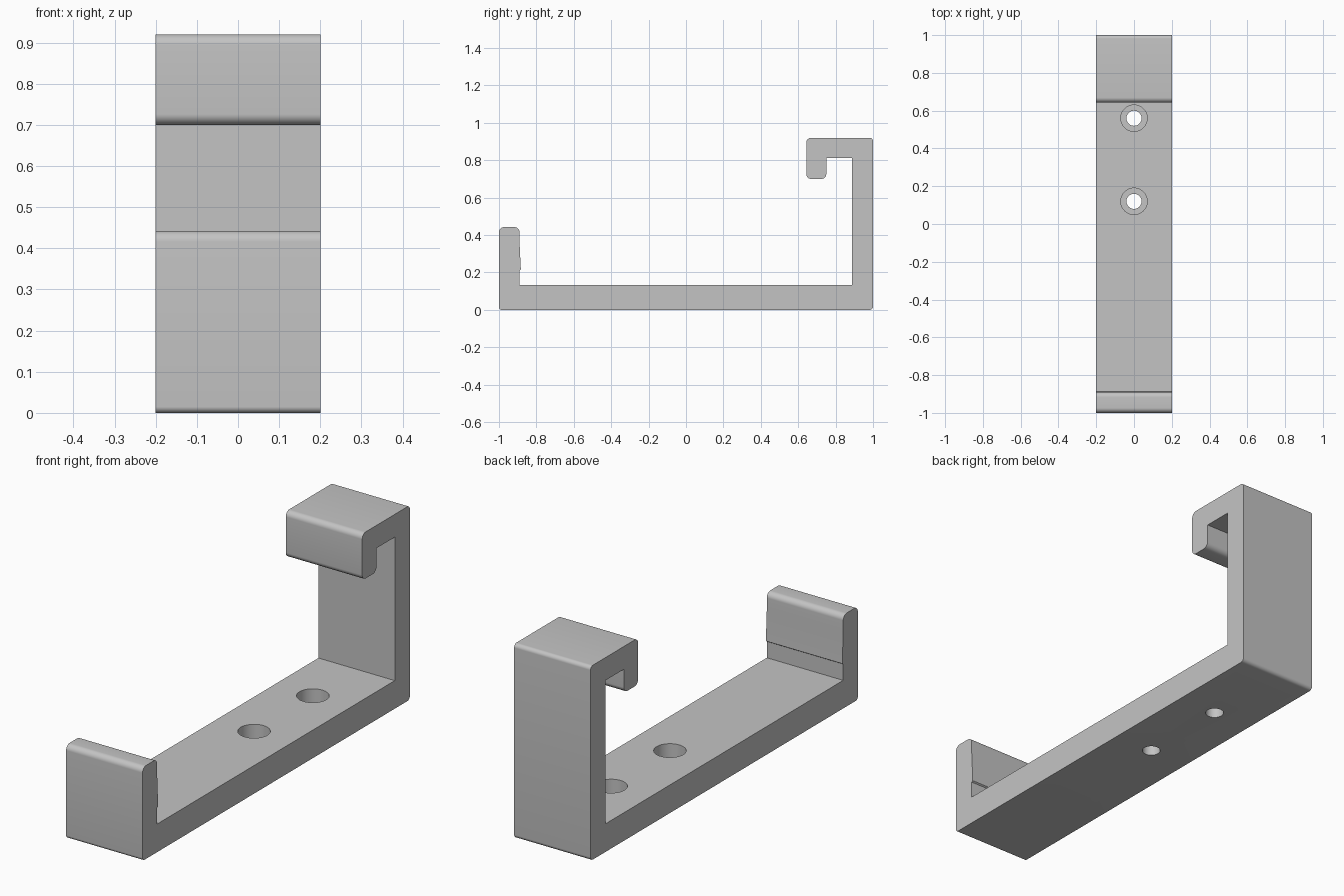
import bpy, bmesh
from math import radians
from mathutils import Vector

cube = bpy.data.objects.get("Cube")
if cube:
    bpy.data.objects.remove(cube, do_unlink=True)

WIDTH = 0.40
FLOOR = 0.133

grey = bpy.data.materials.new("plain grey")
grey.use_nodes = True
COLOUR = (0.55, 0.55, 0.55, 1)
grey.diffuse_color = COLOUR
grey.node_tree.nodes["Principled BSDF"].inputs["Base Color"].default_value = COLOUR


def rounded(profile, steps=6):
    """Replace each (y, z, radius) corner with a smooth arc."""
    points = []
    for i, (y, z, r) in enumerate(profile):
        corner = Vector((y, z))
        if r == 0:
            points.append(corner)
            continue
        before = Vector(profile[i - 1][:2]) - corner
        after = Vector(profile[(i + 1) % len(profile)][:2]) - corner
        a = corner + before.normalized() * r
        b = corner + after.normalized() * r
        centre = a + b - corner
        for k in range(steps + 1):
            d = a.lerp(b, k / steps) - centre
            points.append(centre + d.normalized() * r)
    return points


def make_object(name, bm):
    bmesh.ops.recalc_face_normals(bm, faces=bm.faces)
    mesh = bpy.data.meshes.new(name)
    bm.to_mesh(mesh)
    bm.free()
    mesh.materials.append(grey)
    obj = bpy.data.objects.new(name, mesh)
    bpy.context.collection.objects.link(obj)
    return obj


# Bracket side profile: base, front lip with a snap ridge, back wall and hook
profile = [
    (-1, 0, 0.015), (1, 0, 0.018), (1, 0.92, 0.018),
    (0.643, 0.92, 0.026), (0.643, 0.70, 0.026), (0.75, 0.70, 0.026),
    (0.75, 0.812, 0), (0.887, 0.812, 0), (0.887, FLOOR, 0),
    (-0.89, FLOOR, 0), (-0.89, 0.21, 0), (-0.883, 0.215, 0),
    (-0.89, 0.36, 0), (-0.89, 0.442, 0.026), (-1, 0.442, 0.026),
]
bm = bmesh.new()
side = bm.faces.new([bm.verts.new((-WIDTH / 2, p.x, p.y)) for p in rounded(profile)])
swept = bmesh.ops.extrude_face_region(bm, geom=[side])
bmesh.ops.translate(bm, vec=(WIDTH, 0, 0),
                    verts=[v for v in swept["geom"] if isinstance(v, bmesh.types.BMVert)])
bracket = make_object("bracket", bm)


# Counterbored screw holes, each cut with one stepped plug
def stepped_plug(name, y):
    outline = [(0, -0.05), (0.04, -0.05), (0.04, FLOOR - 0.08),
               (0.07, FLOOR - 0.08), (0.07, FLOOR + 0.05), (0, FLOOR + 0.05)]
    bm = bmesh.new()
    verts = [bm.verts.new((r, y, z)) for r, z in outline]
    edges = [bm.edges.new(pair) for pair in zip(verts, verts[1:])]
    bmesh.ops.spin(bm, geom=verts + edges, cent=(0, y, 0), axis=(0, 0, 1),
                   angle=radians(360), steps=48)
    bmesh.ops.remove_doubles(bm, verts=bm.verts, dist=0.0001)
    plug = make_object(name, bm)
    plug.hide_render = True
    return plug


bpy.context.view_layer.objects.active = bracket
for name, y in (("front_hole_cutter", 0.12), ("back_hole_cutter", 0.56)):
    plug = stepped_plug(name, y)
    cut = bracket.modifiers.new(name, "BOOLEAN")
    cut.operation = "DIFFERENCE"
    cut.solver = "EXACT"
    cut.object = plug
    bpy.ops.object.modifier_apply(modifier=cut.name)
    bpy.data.objects.remove(plug, do_unlink=True)

# Smooth the rounded edges and bores, keep the hard corners
bpy.ops.object.select_all(action="DESELECT")
bracket.select_set(True)
bpy.ops.object.shade_smooth_by_angle(angle=radians(30))
